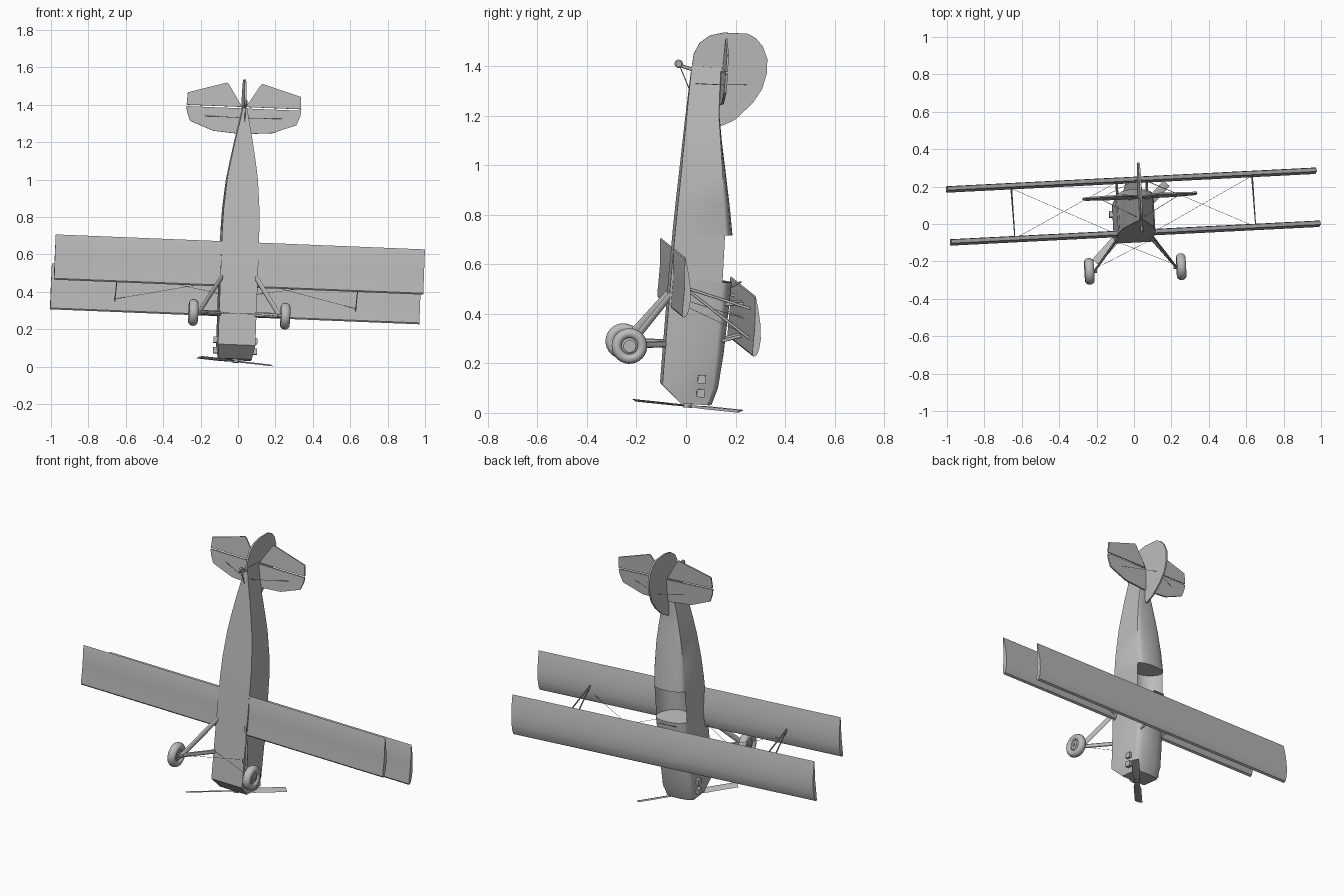
import bpy, bmesh, math
from mathutils import Matrix, Vector

if "Cube" in bpy.data.objects:
    bpy.data.objects.remove(bpy.data.objects["Cube"])

grey = bpy.data.materials.new("plain_grey")
grey.use_nodes = True
grey.diffuse_color = (0.5, 0.5, 0.5, 1)
grey.node_tree.nodes["Principled BSDF"].inputs["Base Color"].default_value = (0.5, 0.5, 0.5, 1)

# Aircraft frame: x along the span, y towards its top, z from nose to tail.
# The whole aircraft stands on its nose, slightly tilted.
axis_z = Vector((0.037, 0.07, 1)).normalized()
axis_y = axis_z.cross(Vector((1, 0.051, -0.037))).normalized()
axis_x = axis_y.cross(axis_z)
POSE = Matrix((axis_x, axis_y, axis_z)).transposed().to_4x4()
POSE.translation = (-0.017, 0, 0)
parts = []


def finish(name, bm):
    bmesh.ops.recalc_face_normals(bm, faces=bm.faces)
    mesh = bpy.data.meshes.new(name)
    bm.to_mesh(mesh)
    bm.free()
    mesh.materials.append(grey)
    obj = bpy.data.objects.new(name, mesh)
    bpy.context.collection.objects.link(obj)
    obj.matrix_world = POSE
    parts.append(obj)
    return obj


def skin(name, rings, closed=False):
    """Join matching rings of points into a surface, capped unless closed."""
    bm = bmesh.new()
    loops = [[bm.verts.new(p) for p in ring] for ring in rings]
    n = len(rings[0])
    pairs = list(zip(loops, loops[1:])) + ([(loops[-1], loops[0])] if closed else [])
    for a, b in pairs:
        for i in range(n):
            j = (i + 1) % n
            bm.faces.new((a[i], a[j], b[j], b[i]))
    if not closed:
        bm.faces.new(loops[0])
        bm.faces.new(loops[-1])
    return finish(name, bm)


def bar(name, start, end, width, depth=None, sides=8):
    """Straight strut with an elliptical section; width lies nearest to z."""
    a, b = Vector(start), Vector(end)
    d = (b - a).normalized()
    u = Vector((0, 0, 1)) - d * d.z
    u.normalize()
    v = d.cross(u)
    depth = depth or width
    offs = [u * (math.cos(t) * width / 2) + v * (math.sin(t) * depth / 2)
            for t in (math.tau * i / sides for i in range(sides))]
    return skin(name, [[a + o for o in offs], [b + o for o in offs]])


def plate(name, outline, thick, to_point):
    """Thin slab from a 2D outline placed by to_point(a, b, offset)."""
    return skin(name, [[to_point(a, b, s * thick / 2) for a, b in outline] for s in (-1, 1)])


def block(name, centre, size):
    bm = bmesh.new()
    bmesh.ops.create_cube(bm, size=1, matrix=Matrix.Translation(centre) @ Matrix.Diagonal((*size, 1)))
    return finish(name, bm)


def wheel(name, centre, profile, steps=28):
    """Spin a closed (radius, x) profile about the x direction."""
    c = Vector(centre)
    rings = []
    for i in range(steps):
        t = math.tau * i / steps
        rings.append([c + Vector((x, r * math.cos(t), r * math.sin(t))) for r, x in profile])
    return skin(name, rings, closed=True)


# Fuselage: flat belly and sides with a curved deck; the deck dips at the cockpit
def section(z, w, belly, side, top):
    ring = [(-w, belly, z), (w, belly, z)]
    for i in range(9):
        t = math.pi * i / 8
        ring.append((w * math.cos(t), side + (top - side) * math.sin(t), z))
    return ring


stations = [
    (0.04, 0.088, -0.028, 0.08, 0.10), (0.11, 0.1, -0.108, 0.095, 0.122),
    (0.25, 0.1, -0.107, 0.1, 0.135), (0.54, 0.1, -0.104, 0.105, 0.148),
    (0.545, 0.1, -0.104, 0.105, 0.0), (0.725, 0.099, -0.1, 0.102, 0.0),
    (0.73, 0.099, -0.1, 0.102, 0.137), (0.85, 0.095, -0.096, 0.09, 0.117),
    (1.0, 0.082, -0.09, 0.073, 0.088), (1.1, 0.066, -0.087, 0.06, 0.068),
    (1.21, 0.046, -0.083, 0.046, 0.05), (1.31, 0.025, -0.079, 0.044, 0.047),
    (1.4, 0.008, -0.075, 0.043, 0.045)]
skin("fuselage", [section(*s) for s in stations])

# Windscreen
plate("windscreen", [(-0.055, 0.13), (0.055, 0.13), (0.04, 0.185), (-0.04, 0.185)], 0.004,
      lambda a, b, o: (a, b, 0.51 + (b - 0.13) * 0.6 + o))


# Wings: cambered section with a nearly flat underside, chord running along z
def wing(name, y, z, chord, half):
    foil = [(0, 0.006), (0.03, 0.018), (0.12, 0.026), (0.3, 0.03), (0.55, 0.024),
            (0.8, 0.011), (1, -0.003), (0.97, -0.005), (0.5, 0.002), (0.15, 0), (0.03, 0)]
    skin(name, [[(x, y + h, z + c * chord) for c, h in foil] for x in (-half, half)])


wing("upper_wing", 0.198, 0.281, 0.245, 0.989)
wing("lower_wing", -0.096, 0.42, 0.242, 0.989)

# Tail surfaces
fin = [(0.045, 1.165), (0.07, 1.17), (0.115, 1.195), (0.18, 1.265), (0.215, 1.325), (0.23, 1.39),
       (0.228, 1.45), (0.205, 1.5), (0.175, 1.53), (0.14, 1.545), (0.045, 1.543),
       (-0.01, 1.528), (-0.05, 1.495), (-0.07, 1.45), (-0.075, 1.39), (0.04, 1.37)]
plate("fin_and_rudder", fin, 0.01, lambda a, b, o: (o, a, b))

stab = [(0, 1.25), (0.16, 1.262), (0.285, 1.31), (0.304, 1.36), (0.307, 1.388), (0, 1.388)]
elevator = [(0.01, 1.396), (0.307, 1.396), (0.303, 1.462), (0.095, 1.523), (0.085, 1.515)]

for s, side in ((1, "left"), (-1, "right")):
    plate(f"{side}_stabilizer", stab, 0.01, lambda a, b, o: (s * a, 0.052 + o, b))
    plate(f"{side}_elevator", elevator, 0.008, lambda a, b, o: (s * a, 0.052 + o, b))
    bar(f"{side}_tail_brace", (s * 0.01, -0.06, 1.33), (s * 0.21, 0.05, 1.34), 0.003)
    bar(f"{side}_fin_wire", (s * 0.005, 0.15, 1.34), (s * 0.21, 0.054, 1.34), 0.002)

    # Struts between the wings
    foot = (s * 0.645, -0.078, 0.53)
    bar(f"{side}_front_wing_strut", foot, (s * 0.645, 0.202, 0.34), 0.012, 0.005)
    bar(f"{side}_rear_wing_strut", foot, (s * 0.645, 0.202, 0.46), 0.012, 0.005)
    bar(f"{side}_front_cabane_strut", (s * 0.08, 0.11, 0.3), (s * 0.08, 0.202, 0.33), 0.014, 0.008)
    bar(f"{side}_rear_cabane_strut", (s * 0.08, 0.115, 0.45), (s * 0.08, 0.202, 0.46), 0.014, 0.008)

    # Bracing wires
    bar(f"{side}_flying_wire", (s * 0.1, -0.08, 0.45), (s * 0.645, 0.2, 0.35), 0.002)
    bar(f"{side}_landing_wire", (s * 0.08, 0.2, 0.4), (s * 0.645, -0.08, 0.48), 0.002)
    bar(f"{side}_gear_wire", (s * 0.22, -0.25, 0.263), (-s * 0.1, -0.105, 0.28), 0.002)

    # Landing gear
    hub = (s * 0.246, -0.26, 0.263)
    inner = (s * 0.215, -0.255, 0.266)
    bar(f"{side}_front_gear_leg", inner, (s * 0.09, -0.1, 0.275), 0.026, 0.012)
    bar(f"{side}_rear_gear_leg", inner, (s * 0.09, -0.1, 0.475), 0.03, 0.012)
    bar(f"{side}_axle", (s * 0.205, -0.26, 0.263), (s * 0.27, -0.26, 0.263), 0.02)
    tyre = [(0.051 + 0.021 * math.cos(t), 0.025 * math.sin(t))
            for t in (math.tau * i / 14 for i in range(14))]
    wheel(f"{side}_tyre", hub, tyre)
    wheel(f"{side}_wheel_hub", hub, [(0.001, -0.018), (0.025, -0.018), (0.036, -0.01),
                                     (0.036, 0.01), (0.025, 0.018), (0.001, 0.018)])

    # Engine cylinder heads
    for i, z in enumerate((0.087, 0.143)):
        block(f"{side}_cylinder_{i + 1}", (s * 0.1, 0.048, z), (0.034, 0.032, 0.032))

# Tail wheel and its strut
bar("tail_wheel_strut", (0, -0.07, 1.385), (0, -0.125, 1.4), 0.014, 0.01)
bar("tail_wheel_spring", (0, -0.08, 1.31), (0, -0.125, 1.4), 0.004)
wheel("tail_wheel", (0, -0.128, 1.405), [(0.001, -0.008), (0.012, -0.008), (0.017, -0.004),
                                         (0.017, 0.004), (0.012, 0.008), (0.001, 0.008)], 16)

# Propeller: two twisted blades set diagonally, on a short shaft
blade = []
for i in range(13):
    r = -0.285 + 0.57 * i / 12
    pitch = math.copysign(0.25, r) if abs(r) > 0.01 else 0
    half = 0.016 if abs(r) < 0.06 else 0.023
    c, h = half * math.cos(pitch), half * math.sin(pitch)
    k = math.sqrt(0.5)
    blade.append([((r - q * c) * k, 0.005 + (r + q * c) * k, 0.029 + q * h + e)
                  for q, e in ((-1, 0), (0, -0.004), (1, 0), (0, 0.004))])
skin("propeller", blade)
wheel_shaft = [[(0.018 * math.cos(t), 0.005 + 0.018 * math.sin(t), z)
                for t in (math.tau * i / 16 for i in range(16))] for z in (0.022, 0.06)]
skin("propeller_hub", wheel_shaft)

# Smooth shading on curved parts, sharp edges kept
bpy.ops.object.select_all(action="DESELECT")
for obj in parts:
    obj.select_set(True)
bpy.context.view_layer.objects.active = parts[0]
bpy.ops.object.shade_smooth_by_angle(angle=math.radians(35))
